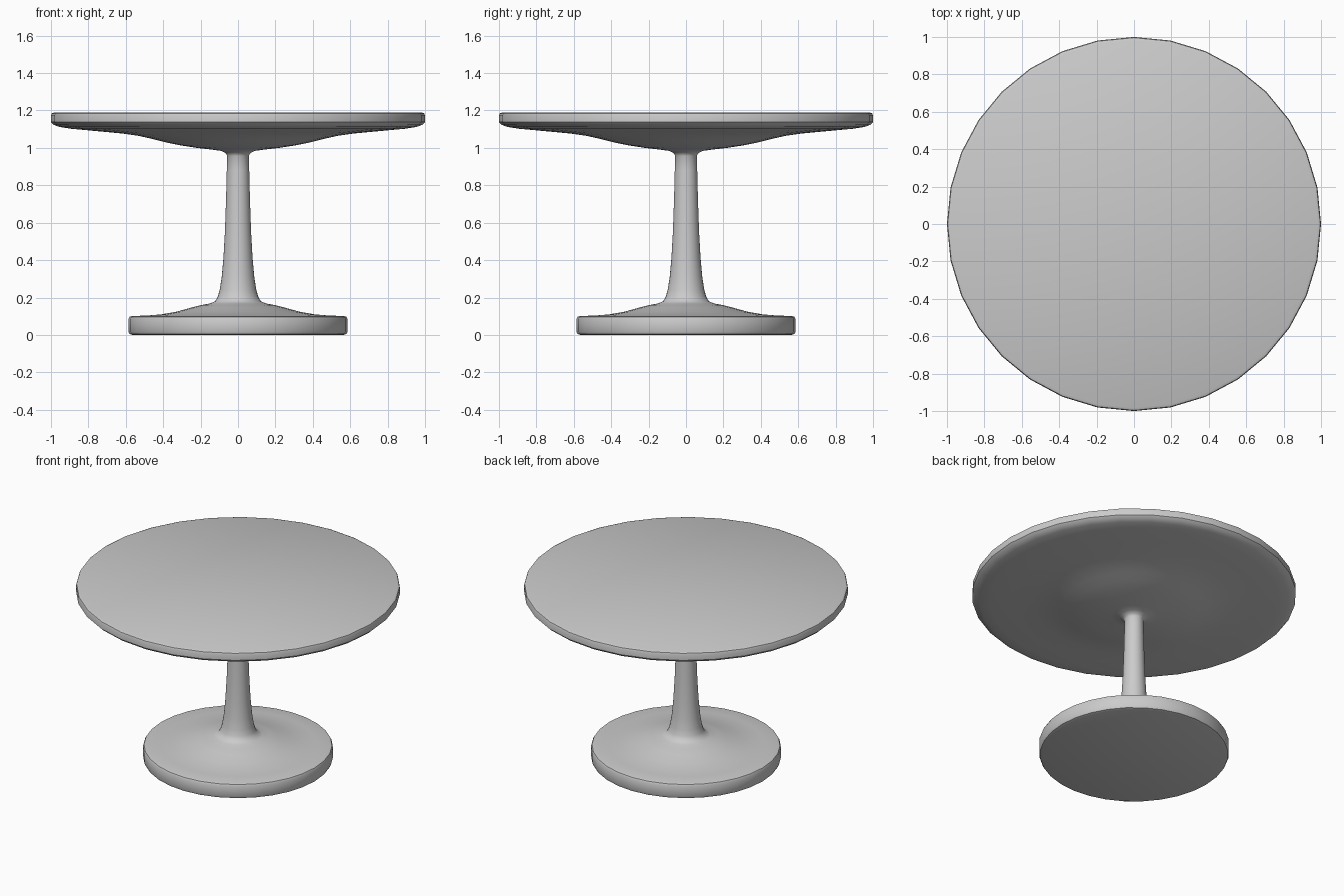
import bpy, bmesh, math

if "Cube" in bpy.data.objects:
    bpy.data.objects.remove(bpy.data.objects["Cube"])

SIDES = 32


def lathe(name, profile, angle=40):
    """Revolve (radius, z) points, listed bottom to top, around the z axis."""
    bm = bmesh.new()
    rings = []
    for r, z in profile:
        if r == 0:
            rings.append([bm.verts.new((0, 0, z))])
        else:
            rings.append([bm.verts.new((r * math.cos(2 * math.pi * i / SIDES),
                                        r * math.sin(2 * math.pi * i / SIDES), z))
                          for i in range(SIDES)])
    for a, b in zip(rings, rings[1:]):
        for i in range(SIDES):
            j = (i + 1) % SIDES
            if len(a) == 1:
                bm.faces.new((a[0], b[j], b[i]))
            elif len(b) == 1:
                bm.faces.new((a[i], a[j], b[0]))
            else:
                bm.faces.new((a[i], a[j], b[j], b[i]))
    bmesh.ops.recalc_face_normals(bm, faces=bm.faces)
    mesh = bpy.data.meshes.new(name)
    bm.to_mesh(mesh)
    bm.free()
    obj = bpy.data.objects.new(name, mesh)
    bpy.context.collection.objects.link(obj)
    bpy.ops.object.select_all(action='DESELECT')
    obj.select_set(True)
    bpy.context.view_layer.objects.active = obj
    bpy.ops.object.shade_smooth_by_angle(angle=math.radians(angle))
    return obj


# Disc foot flaring up into the slender column, continuing into the table top
lathe("pedestal_table", [
    # foot
    (0, 0), (0.565, 0), (0.58, 0.005), (0.586, 0.018),
    (0.586, 0.085), (0.58, 0.097), (0.565, 0.101),
    (0.48, 0.104), (0.41, 0.11), (0.33, 0.124), (0.25, 0.146),
    (0.20, 0.159), (0.15, 0.168),
    # column
    (0.122, 0.18), (0.108, 0.205), (0.098, 0.24), (0.087, 0.31),
    (0.078, 0.41), (0.07, 0.55), (0.064, 0.72), (0.06, 0.88), (0.058, 0.957),
    # underside of the top
    (0.066, 0.972), (0.09, 0.984), (0.14, 0.991), (0.22, 1.0),
    (0.31, 1.014), (0.38, 1.028), (0.45, 1.046), (0.53, 1.064),
    (0.62, 1.077), (0.76, 1.09), (0.89, 1.102), (0.955, 1.112),
    # rim and flat top
    (0.985, 1.123), (1.0, 1.138), (1.0, 1.172), (0.996, 1.184),
    (0.982, 1.19), (0, 1.19),
])
